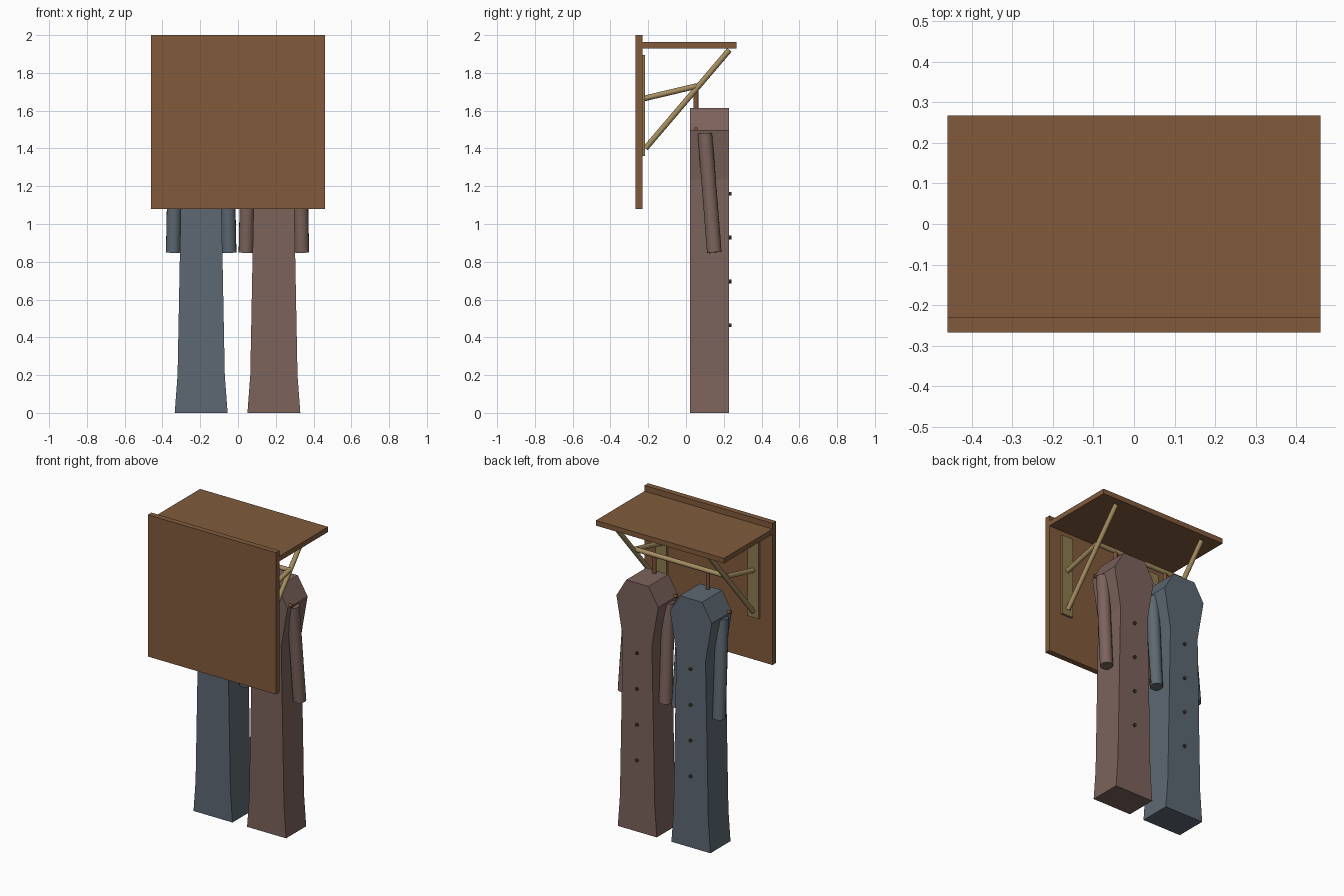
import bpy, bmesh
from mathutils import Vector

if "Cube" in bpy.data.objects:
    bpy.data.objects.remove(bpy.data.objects["Cube"])


def material(name, rgb):
    m = bpy.data.materials.new(name)
    m.diffuse_color = (*rgb, 1)
    m.use_nodes = True
    m.node_tree.nodes["Principled BSDF"].inputs["Base Color"].default_value = m.diffuse_color
    return m


WOOD = material("wood", (0.22, 0.105, 0.045))
PALE = material("pale_wood", (0.38, 0.27, 0.12))
PLATE = material("plate_wood", (0.27, 0.20, 0.08))
BLUE = material("blue_cloth", (0.11, 0.14, 0.17))
RUST = material("brown_cloth", (0.20, 0.125, 0.105))
HOOK = material("hanger_wood", (0.20, 0.09, 0.04))
DARK = material("dark_button", (0.06, 0.04, 0.03))


def box(name, lo, hi, mat):
    lo, hi = Vector(lo), Vector(hi)
    bpy.ops.mesh.primitive_cube_add(size=1, location=(lo + hi) / 2)
    o = bpy.context.object
    o.scale = hi - lo
    bpy.ops.object.transform_apply(location=False, rotation=False)
    o.name = name
    o.data.materials.append(mat)


def rod(name, a, b, r, mat, sides=16):
    a, b = Vector(a), Vector(b)
    d = b - a
    bpy.ops.mesh.primitive_cylinder_add(vertices=sides, radius=r, depth=d.length, location=(a + b) / 2)
    o = bpy.context.object
    o.rotation_euler = d.to_track_quat('Z', 'Y').to_euler()
    o.name = name
    o.data.materials.append(mat)
    bpy.ops.object.shade_smooth_by_angle()


def coat_body(name, cx, mat):
    # half outline (half width, height), mirrored then extruded in depth
    half = [(0.14, 0), (0.125, 0.20), (0.105, 1.235), (0.15, 1.495), (0.08, 1.613)]
    outline = half + [(-x, z) for x, z in reversed(half)]
    bm = bmesh.new()
    face = bm.faces.new([bm.verts.new((cx + x, 0.022, z)) for x, z in outline])
    ext = bmesh.ops.extrude_face_region(bm, geom=[face])
    verts = [g for g in ext["geom"] if isinstance(g, bmesh.types.BMVert)]
    bmesh.ops.translate(bm, verts=verts, vec=(0, 0.206, 0))
    bmesh.ops.recalc_face_normals(bm, faces=bm.faces)
    me = bpy.data.meshes.new(name)
    bm.to_mesh(me)
    bm.free()
    me.materials.append(mat)
    bpy.context.collection.objects.link(bpy.data.objects.new(name, me))


# wall panel and shelf
box("back_panel", (-0.46, -0.268, 1.08), (0.46, -0.231, 2.0), WOOD)
box("shelf", (-0.46, -0.231, 1.93), (0.46, 0.268, 1.963), WOOD)

# brackets on both sides
for side, s in (("left", -1), ("right", 1)):
    x = 0.33 * s
    box(side + "_plate", (x - 0.04, -0.267, 1.36), (x + 0.04, -0.216, 1.895), PLATE)
    rod(side + "_brace", (x, -0.215, 1.40), (x, 0.23, 1.922), 0.015, PALE)
    rod(side + "_strut", (x, -0.22, 1.665), (x, 0.055, 1.73), 0.015, PALE)

# hanging rail
rod("rail", (-0.335, 0.053, 1.73), (0.335, 0.053, 1.73), 0.015, PALE)

# two coats with hangers, sleeves and buttons
for label, cx, mat in (("blue", -0.195, BLUE), ("brown", 0.19, RUST)):
    coat_body(label + "_coat_body", cx, mat)
    rod(label + "_hook", (cx, 0.053, 1.60), (cx, 0.053, 1.73), 0.013, HOOK, 12)
    rod(label + "_hanger_bar", (cx - 0.165, 0.053, 1.503), (cx + 0.165, 0.053, 1.503), 0.01, HOOK, 12)
    for side, s in (("left", -1), ("right", 1)):
        rod(f"{label}_{side}_sleeve", (cx + 0.135 * s, 0.10, 1.48),
            (cx + 0.148 * s, 0.15, 0.85), 0.039, mat)
    for i in range(4):
        z = 1.16 - 0.232 * i
        rod(f"{label}_button_{i + 1}", (cx, 0.222, z), (cx, 0.24, z), 0.01, DARK, 12)
